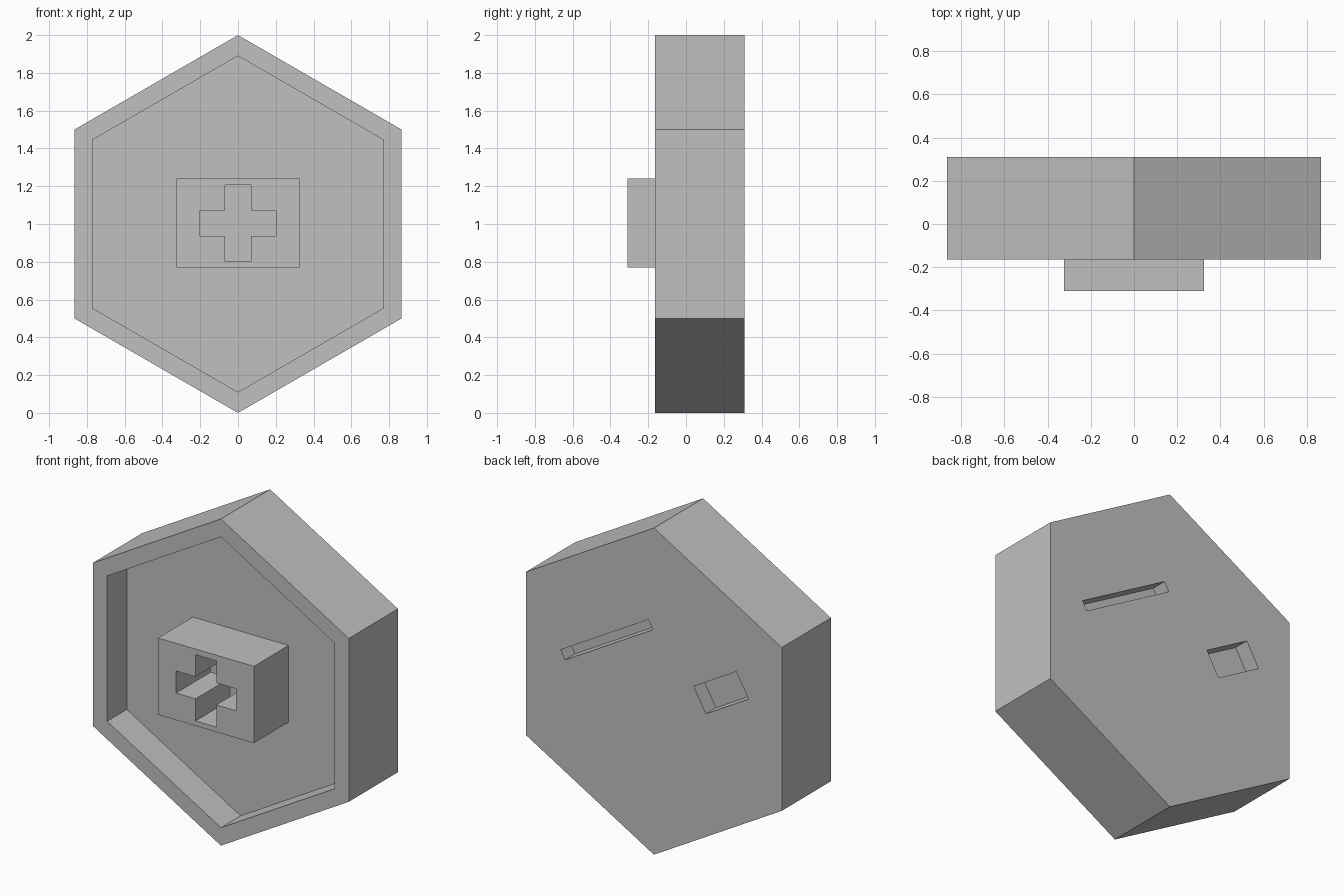
import bpy
import bmesh
from math import cos, sin, pi, radians

cube = bpy.data.objects.get("Cube")
if cube:
    bpy.data.objects.remove(cube, do_unlink=True)

# One plain grey for everything
grey = bpy.data.materials.new("plain_grey")
grey.use_nodes = True
colour = (0.53, 0.53, 0.53, 1)
grey.diffuse_color = colour
grey.node_tree.nodes["Principled BSDF"].inputs["Base Color"].default_value = colour

MID = 1.0        # height of the centre
FRONT, BACK = -0.165, 0.31
FLOOR = 0.025    # recess floor


def prism(name, outline, y0, y1):
    """Extrude an x-z outline from y0 to y1."""
    bm = bmesh.new()
    face = bm.faces.new([bm.verts.new((x, y0, z)) for x, z in outline])
    ext = bmesh.ops.extrude_face_region(bm, geom=[face], use_keep_orig=True)
    verts = [v for v in ext["geom"] if isinstance(v, bmesh.types.BMVert)]
    bmesh.ops.translate(bm, verts=verts, vec=(0, y1 - y0, 0))
    bmesh.ops.recalc_face_normals(bm, faces=bm.faces)
    mesh = bpy.data.meshes.new(name)
    bm.to_mesh(mesh)
    bm.free()
    mesh.materials.append(grey)
    obj = bpy.data.objects.new(name, mesh)
    bpy.context.collection.objects.link(obj)
    return obj


def hexagon(radius):
    return [(radius * sin(i * pi / 3), MID + radius * cos(i * pi / 3)) for i in range(6)]


def rectangle(x, z, width, height, angle=0):
    c, s = cos(radians(angle)), sin(radians(angle))
    corners = [(-1, -1), (1, -1), (1, 1), (-1, 1)]
    return [(x + c * u * width / 2 - s * v * height / 2,
             z + s * u * width / 2 + c * v * height / 2) for u, v in corners]


def carve(obj, outline, y0, y1):
    """Cut a prism out of obj and keep the result as plain mesh."""
    cutter = prism("cutter", outline, y0, y1)
    cutter.hide_render = True
    mod = obj.modifiers.new("carve", "BOOLEAN")
    mod.operation = "DIFFERENCE"
    mod.solver = "EXACT"
    mod.object = cutter
    graph = bpy.context.evaluated_depsgraph_get()
    mesh = bpy.data.meshes.new_from_object(obj.evaluated_get(graph))
    obj.modifiers.clear()
    obj.data = mesh
    bpy.data.objects.remove(cutter, do_unlink=True)


# Hexagonal housing with a front recess
housing = prism("hexagonal_housing", hexagon(1.0), FRONT, BACK)
carve(housing, hexagon(0.89), FRONT - 0.2, FLOOR)

# Two slanted slots in the back
SLOT_FLOOR = BACK - 0.097
carve(housing, rectangle(0.32, 1.23, 0.685, 0.062, -30), SLOT_FLOOR, BACK + 0.1)
carve(housing, rectangle(-0.455, 1.113, 0.334, 0.168, -30), SLOT_FLOOR, BACK + 0.1)

# Central block with a cross-shaped opening down to the recess floor
block = prism("central_block", rectangle(0, 1.005, 0.65, 0.47), -0.31, FLOOR + 0.01)
carve(block, rectangle(0, 1.003, 0.405, 0.135), -0.5, 0.2)
carve(block, rectangle(0, 1.003, 0.14, 0.405), -0.5, 0.2)
